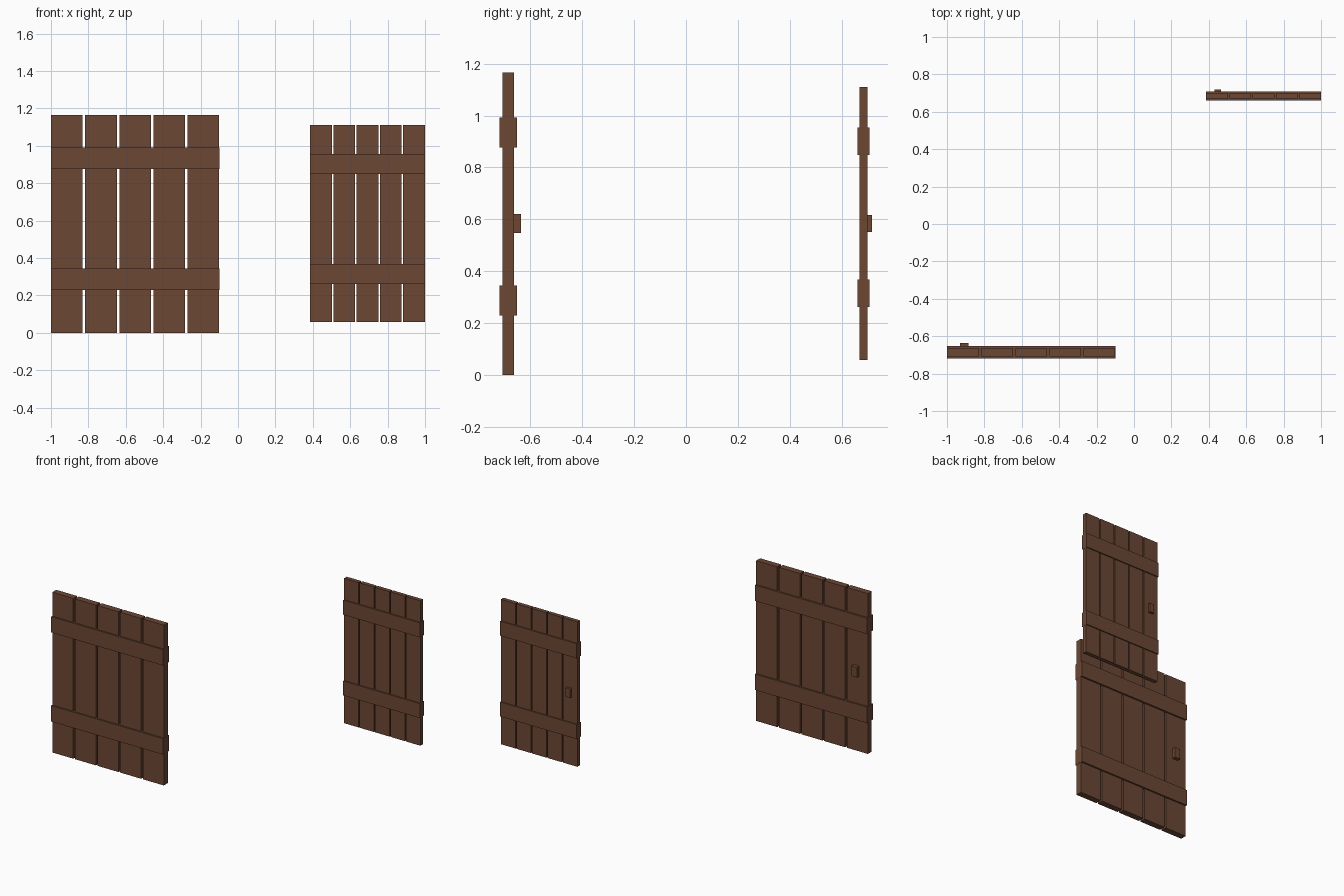
import bpy

if "Cube" in bpy.data.objects:
    bpy.data.objects.remove(bpy.data.objects["Cube"])

wood = bpy.data.materials.new("dark_wood")
wood.diffuse_color = (0.15, 0.063, 0.035, 1)
wood.use_nodes = True
wood.node_tree.nodes["Principled BSDF"].inputs["Base Color"].default_value = wood.diffuse_color


def box(name, x, y, z):
    """Axis-aligned box from (min, max) ranges."""
    bpy.ops.mesh.primitive_cube_add(size=1, location=[(a + b) / 2 for a, b in (x, y, z)])
    o = bpy.context.object
    o.name = o.data.name = name
    o.scale = [b - a for a, b in (x, y, z)]
    bpy.ops.object.transform_apply(location=False, rotation=False, scale=True)
    o.data.materials.append(wood)
    return o


def door(name, x, plank_y, z, gap, brace_y, brace_zs, handle):
    # five upright planks with open gaps
    count = 5
    width = (x[1] - x[0] - gap * (count - 1)) / count
    for i in range(count):
        left = x[0] + i * (width + gap)
        box(f"{name}_plank_{i + 1}", (left, left + width), plank_y, z)
    # cross braces standing proud of both faces
    for label, bz in zip(("lower", "upper"), brace_zs):
        box(f"{name}_{label}_brace", (x[0] - 0.001, x[1] + 0.001), brace_y, bz)
    # small handle block on the back
    box(f"{name}_handle", *handle)


# wide door
door("wide_door", (-0.999, -0.101), (-0.708, -0.663), (0, 1.166), 0.0135,
     (-0.719, -0.651), ((0.229, 0.345), (0.877, 0.992)),
     ((-0.93, -0.885), (-0.665, -0.636), (0.547, 0.621)))

# narrow door
door("narrow_door", (0.385, 0.999), (0.670, 0.700), (0.057, 1.111), 0.008,
     (0.661, 0.708), ((0.262, 0.367), (0.849, 0.955)),
     ((0.43, 0.465), (0.698, 0.718), (0.552, 0.617)))
